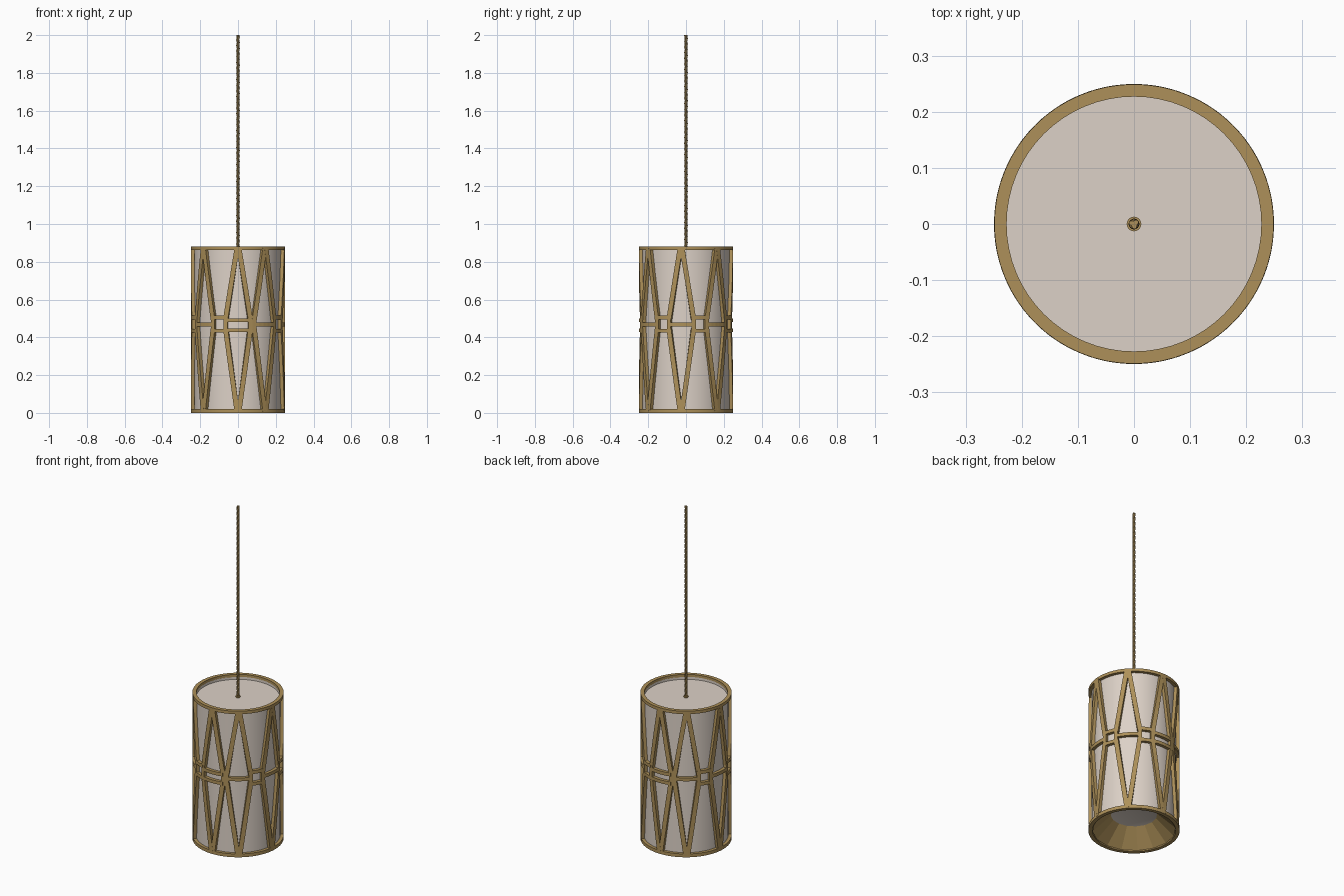
import bpy, bmesh, math

if "Cube" in bpy.data.objects:
    bpy.data.objects.remove(bpy.data.objects["Cube"])

def material(name, rgb):
    m = bpy.data.materials.new(name)
    m.diffuse_color = (*rgb, 1)
    m.use_nodes = True
    m.node_tree.nodes["Principled BSDF"].inputs["Base Color"].default_value = m.diffuse_color
    return m

GOLD = material("antique gold", (0.42, 0.28, 0.10))
FABRIC = material("cream fabric", (0.72, 0.64, 0.57))

def finish(name, bm, mat, smooth=True):
    bmesh.ops.recalc_face_normals(bm, faces=bm.faces)
    me = bpy.data.meshes.new(name)
    bm.to_mesh(me)
    bm.free()
    ob = bpy.data.objects.new(name, me)
    bpy.context.collection.objects.link(ob)
    me.materials.append(mat)
    if smooth:
        bpy.ops.object.select_all(action='DESELECT')
        ob.select_set(True)
        bpy.context.view_layer.objects.active = ob
        bpy.ops.object.shade_smooth_by_angle(angle=math.radians(35))
    return ob

def lathe(name, profile, mat, closed=False, n=64, smooth=True):
    """Spin a list of (radius, z) points about z."""
    bm = bmesh.new()
    rows = []
    for r, z in profile:
        if r == 0:
            rows.append([bm.verts.new((0, 0, z))] * n)
        else:
            rows.append([bm.verts.new((r * math.sin(2 * math.pi * i / n),
                                       -r * math.cos(2 * math.pi * i / n), z)) for i in range(n)])
    pairs = list(zip(rows, rows[1:])) + ([(rows[-1], rows[0])] if closed else [])
    for a, b in pairs:
        for i in range(n):
            j = (i + 1) % n
            vs = list(dict.fromkeys((a[i], a[j], b[j], b[i])))
            bm.faces.new(vs)
    return finish(name, bm, mat, smooth)

# Fabric shade: wall with a recessed top panel
lathe("shade", [(0.231, 0.012), (0.231, 0.865), (0.227, 0.865), (0.227, 0.85), (0, 0.85)], FABRIC)

# Rims
for name, z0, z1 in (("bottom_rim", 0.0, 0.02), ("top_rim", 0.862, 0.88)):
    lathe(name, [(0.227, z0), (0.249, z0), (0.249, z1), (0.227, z1)], GOLD, closed=True)

# Faceted reflector inside the bottom, with a pale diffuser in its throat
lathe("reflector", [(0.228, 0.006), (0.127, 0.10)], GOLD, n=16, smooth=False)
lathe("diffuser", [(0.128, 0.10), (0.09, 0.108), (0, 0.112)], FABRIC)

# Lattice of strips that follow the cylinder surface
R_IN, R_OUT, W = 0.229, 0.2495, 0.026

def strip(bm, a0, z0, a1, z1, w=W, segs=5):
    s0, s1 = math.radians(a0) * R_OUT, math.radians(a1) * R_OUT
    length = math.hypot(s1 - s0, z1 - z0)
    ns, nz = -(z1 - z0) / length * w / 2, (s1 - s0) / length * w / 2
    prev = None
    for k in range(segs + 1):
        t = k / segs
        s, z = s0 + (s1 - s0) * t, z0 + (z1 - z0) * t
        loop = []
        for side, r in ((-1, R_IN), (1, R_IN), (1, R_OUT), (-1, R_OUT)):
            a = (s + side * ns) / R_OUT
            loop.append(bm.verts.new((r * math.sin(a), -r * math.cos(a), z + side * nz)))
        if prev:
            for i in range(4):
                j = (i + 1) % 4
                bm.faces.new((prev[i], prev[j], loop[j], loop[i]))
        if k in (0, segs):
            bm.faces.new(loop)
        prev = loop

half = [0, 36, 84, 132]
centres = half + [a + 180 for a in half]
Z_HI, Z_LO, HW = 0.505, 0.435, 15.5
bm = bmesh.new()
for k, c in enumerate(centres):
    # tall diamond
    for s in (-1, 1):
        strip(bm, c + s * 1.2, 0.872, c + s * HW, Z_HI - 0.01)
        strip(bm, c + s * HW, Z_HI + 0.01, c + s * HW, Z_LO - 0.01, 0.022)
        strip(bm, c + s * HW, Z_LO + 0.01, c + s * 1.2, 0.008)
    # cross bars inside the diamond: double at front and back, single elsewhere
    for z in ((0.49, 0.437) if c % 180 == 0 else (0.468,)):
        strip(bm, c - HW, z, c + HW, z, 0.02)
    # small box joining the next diamond
    nxt = centres[(k + 1) % 8] + (360 if k == 7 else 0)
    if nxt - c > 40:
        for z in (Z_HI, Z_LO):
            strip(bm, c + HW, z, nxt - HW, z, 0.02)
finish("lattice", bm, GOLD, smooth=False)

# Twisted hanging cord: three-lobed section turned as it rises
bm = bmesh.new()
N, LEVELS, Z0, Z1, PITCH = 18, 220, 0.85, 2.0, 0.09
prev = None
for k in range(LEVELS + 1):
    z = Z0 + (Z1 - Z0) * k / LEVELS
    twist = 2 * math.pi * (z - Z0) / PITCH
    ring = []
    for i in range(N):
        t = 2 * math.pi * i / N
        r = 0.0075 + 0.002 * math.cos(3 * t)
        ring.append(bm.verts.new((r * math.cos(t + twist), r * math.sin(t + twist), z)))
    if prev:
        for i in range(N):
            j = (i + 1) % N
            bm.faces.new((prev[i], prev[j], ring[j], ring[i]))
    if k in (0, LEVELS):
        bm.faces.new(ring)
    prev = ring
finish("cord", bm, GOLD)

# Collar where the cord meets the top panel
lathe("cord_collar", [(0.013, 0.848), (0.013, 0.856), (0, 0.856)], GOLD, n=24)
